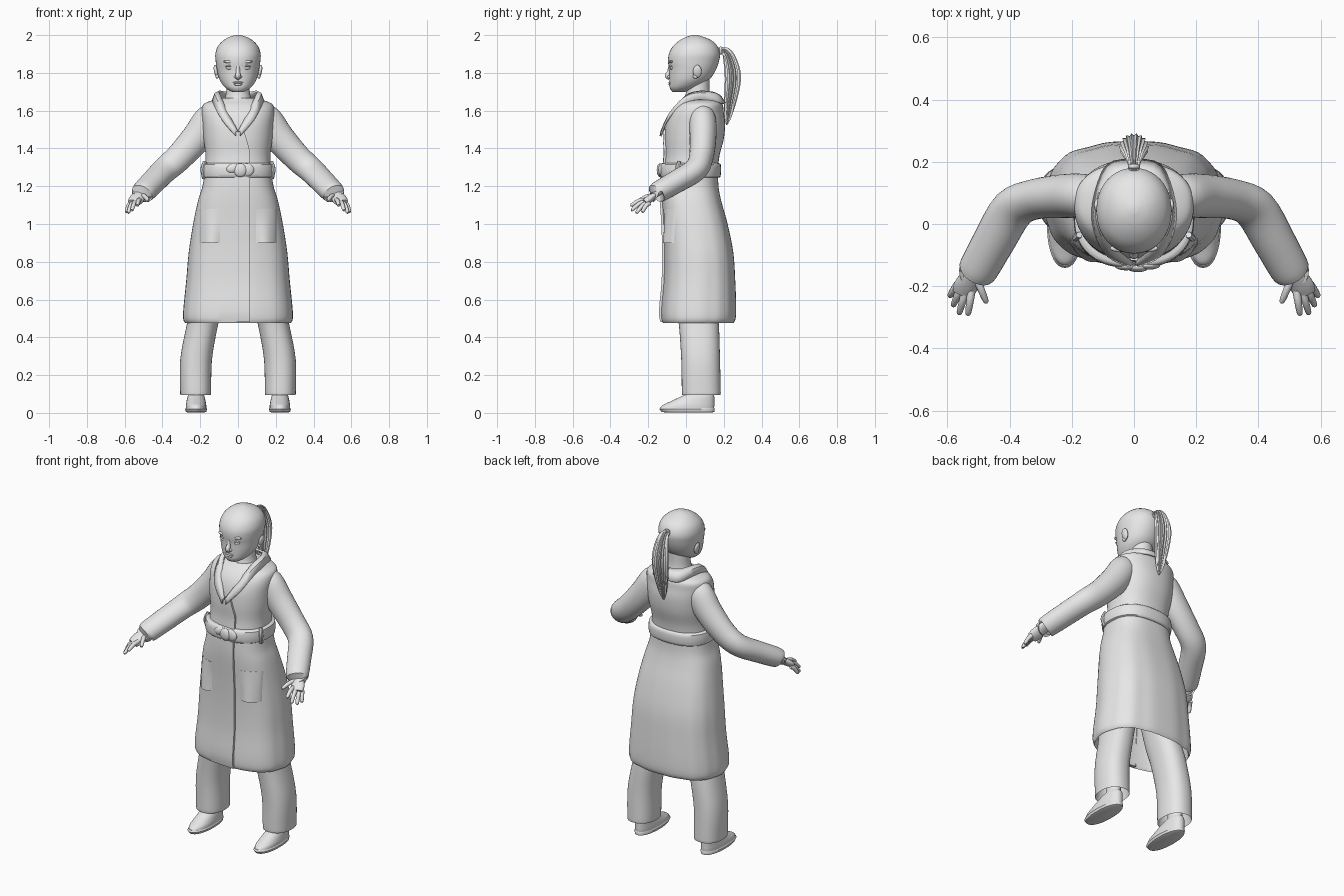
import bpy, bmesh, math
from mathutils import Vector

if "Cube" in bpy.data.objects:
    bpy.data.objects.remove(bpy.data.objects["Cube"])

grey = bpy.data.materials.new("plain_grey")
grey.diffuse_color = (0.8, 0.8, 0.8, 1)
grey.use_nodes = True
grey.node_tree.nodes["Principled BSDF"].inputs["Base Color"].default_value = grey.diffuse_color


def finish(obj, mirror=False, angle=40):
    obj.data.materials.append(grey)
    bpy.ops.object.select_all(action='DESELECT')
    obj.select_set(True)
    bpy.context.view_layer.objects.active = obj
    bpy.ops.object.shade_smooth_by_angle(angle=math.radians(angle))
    if mirror:
        obj.modifiers.new("mirror", 'MIRROR').use_mirror_merge = False
    return obj


def rings_mesh(name, rings, closed=True, caps=(True, True), mirror=False, angle=40):
    """Skin a list of equal-length point rings."""
    bm = bmesh.new()
    vr = [[bm.verts.new(p) for p in r] for r in rings]
    n = len(rings[0])
    for a, b in zip(vr, vr[1:]):
        for i in range(n if closed else n - 1):
            j = (i + 1) % n
            bm.faces.new((a[i], a[j], b[j], b[i]))
    if closed and caps[0]:
        bm.faces.new(vr[0])
    if closed and caps[1]:
        bm.faces.new(vr[-1])
    bmesh.ops.recalc_face_normals(bm, faces=bm.faces)
    me = bpy.data.meshes.new(name)
    bm.to_mesh(me)
    bm.free()
    obj = bpy.data.objects.new(name, me)
    bpy.context.collection.objects.link(obj)
    return finish(obj, mirror, angle)


def smooth(pts, k=4):
    """Catmull-Rom interpolation of tuples."""
    out = []
    for i in range(len(pts) - 1):
        p0, p1, p2, p3 = pts[max(i - 1, 0)], pts[i], pts[i + 1], pts[min(i + 2, len(pts) - 1)]
        for s in range(k):
            t = s / k
            out.append(tuple(b + 0.5 * t * (c - a + t * (2 * a - 5 * b + 4 * c - d + t * (3 * (b - c) + d - a)))
                             for a, b, c, d in zip(p0, p1, p2, p3)))
    return out + [tuple(pts[-1])]


def loft(name, secs, p=2.0, n=40, k=4, folds=None, **kw):
    """Stack of superellipses; section = z, half width, front y, back y, optional centre x."""
    rings = []
    for z, rx, yf, yb, *cx in (smooth(secs, k) if k > 1 else secs):
        ring = []
        for i in range(n):
            a = 2 * math.pi * i / n
            c, s = math.cos(a), math.sin(a)
            f = 1 + (folds(a, z) if folds else 0)
            ring.append((sum(cx) + f * rx * math.copysign(abs(c) ** (2 / p), c),
                         (yf + yb) / 2 + f * (yb - yf) / 2 * math.copysign(abs(s) ** (2 / p), s), z))
        rings.append(ring)
    return rings_mesh(name, rings, **kw)


def tube(name, path, n=20, k=4, flat=1.0, ripple=0.0, **kw):
    """Round tube; path point = x, y, z, radius."""
    pts = smooth(path, k)
    rings = []
    for i, q in enumerate(pts):
        t = (Vector(pts[min(i + 1, len(pts) - 1)][:3]) - Vector(pts[max(i - 1, 0)][:3])).normalized()
        u = (Vector((1, 0, 0)) - t * t.x).normalized()
        v = t.cross(u)
        rings.append([Vector(q[:3]) + q[3] * (1 + ripple * math.cos(n / 2 * a)) * (u * math.cos(a) + v * flat * math.sin(a))
                      for a in (2 * math.pi * j / n for j in range(n))])
    return rings_mesh(name, rings, **kw)


def blob(name, loc, size, mirror=False, tilt=0.0):
    bm = bmesh.new()
    bmesh.ops.create_uvsphere(bm, u_segments=20, v_segments=12, radius=1)
    for v in bm.verts:
        x, y, z = (v.co[i] * size[i] for i in range(3))
        v.co = (loc[0] + x * math.cos(tilt) - z * math.sin(tilt), loc[1] + y,
                loc[2] + x * math.sin(tilt) + z * math.cos(tilt))
    me = bpy.data.meshes.new(name)
    bm.to_mesh(me)
    bm.free()
    obj = bpy.data.objects.new(name, me)
    bpy.context.collection.objects.link(obj)
    return finish(obj, mirror)


# Coat: skirt with folds and an open underside, then fitted bodice
SKIRT = [(1.29, .176, -.125, .17), (1.2, .188, -.13, .172), (1.12, .212, -.128, .187), (1.0, .236, -.12, .22),
         (.85, .258, -.115, .25), (.7, .27, -.118, .26), (.56, .284, -.13, .265), (.5, .286, -.13, .262),
         (.476, .276, -.122, .252)]
BODICE = [(1.27, .178, -.124, .168), (1.36, .172, -.112, .177), (1.45, .182, -.113, .2), (1.53, .188, -.106, .207),
          (1.59, .192, -.085, .2), (1.63, .185, -.055, .195), (1.65, .15, -.03, .18), (1.668, .08, -.01, .15)]
PS, PB = 2.6, 2.3


def folds(a, z):
    w = max(0, min(1, (1.2 - z) / .5))
    return w * (.01 * math.cos(8 * a) + .006 * math.cos(14 * a)) * (1 if math.sin(a) > -.5 else .3)


loft("coat_skirt", SKIRT, PS, n=72, folds=folds, caps=(True, False))
loft("skirt_lining", [(.476, .276, -.122, .252), (.52, .268, -.112, .246), (.75, .255, -.104, .245), (1.0, .222, -.106, .206)],
     PS, n=72, folds=folds, caps=(False, True))
loft("coat_bodice", BODICE, PB, n=56)


def front_y(x, z, secs, p):
    """Front surface of a lofted section stack."""
    s = min(smooth(secs, 16), key=lambda q: abs(q[0] - z))
    return (s[2] + s[3]) / 2 - (s[3] - s[2]) / 2 * max(0, 1 - abs(x / s[1]) ** p) ** (1 / p)


def panel(name, x0, x1, z0, z1, secs, p, lift, mirror=False, nx=8, nz=12, edge=None):
    """Cloth panel that follows the coat front; lift(u, v) raises it."""
    rows = []
    for j in range(nz + 1):
        z = z0 + (z1 - z0) * j / nz
        e = edge(z) if edge else x1
        xs = [x0 + (e - x0) * i / nx for i in range(nx + 1)]
        row = [(x, front_y(x, z, secs, p) - lift(i / nx, j / nz), z) for i, x in enumerate(xs)]
        rows.append([(xs[0], row[0][1] + .02, z)] + row + [(xs[-1], row[-1][1] + .02, z)])
    rows = [[(x, y + .02, z) for x, y, z in rows[0]]] + rows + [[(x, y + .02, z) for x, y, z in rows[-1]]]
    return rings_mesh(name, rows, closed=False, mirror=mirror)


panel("skirt_front_flap", -.1, .063, .48, 1.25, SKIRT, PS, lambda u, v: .001 + .012 * u, nz=24)
panel("bodice_front_flap", -.06, .06, 1.32, 1.5, BODICE, PB, lambda u, v: .001 + .01 * u,
      edge=lambda z: .06 - .03 * max(0, (z - 1.4) / .1))
panel("pocket", .095, .205, .9, 1.08, SKIRT, PS,
      lambda u, v: .001 + .022 * math.sin(math.pi * u) * (1 - v), mirror=True)

# Belt, its loops and the knot
loft("belt", [(1.245, .178, -.128, .172), (1.25, .191, -.138, .182), (1.28, .194, -.142, .186),
              (1.315, .191, -.138, .184), (1.322, .176, -.126, .174)], 2.4, n=56, k=2)
blob("belt_knot", (.012, -.139, 1.285), (.035, .016, .036))
blob("belt_bow_left", (-.025, -.135, 1.295), (.038, .014, .024), tilt=.25)
blob("belt_bow_right", (.045, -.133, 1.287), (.04, .014, .034), tilt=-.15)
tube("belt_loop", [(.176, -.035, 1.33, .01), (.187, -.045, 1.29, .012), (.18, -.035, 1.24, .01)], n=8, mirror=True)

# Folded collar meeting in a V
inner = smooth([(0, .155, 1.69), (.06, .14, 1.695), (.098, .07, 1.7), (.092, 0, 1.675), (.052, -.075, 1.585), (.002, -.125, 1.49)])
outer = smooth([(0, .205, 1.64), (.085, .187, 1.64), (.128, .07, 1.658), (.125, -.02, 1.63), (.085, -.1, 1.55), (.012, -.134, 1.465)])
mids = [tuple((a + b) / 2 + d for a, b, d in zip(p, q, (.004, 0, .012))) for p, q in zip(inner, outer)]
collar = rings_mesh("collar", [inner, mids, outer], closed=False, mirror=True)
sol = collar.modifiers.new("thickness", 'SOLIDIFY')
sol.thickness, sol.offset = .012, 0

# Sleeves
tube("sleeve", [(.11, .085, 1.585, .055), (.15, .088, 1.555, .08), (.22, .09, 1.455, .08), (.315, .08, 1.35, .073),
                (.388, .048, 1.285, .071), (.45, -.055, 1.222, .068), (.5, -.145, 1.17, .064), (.506, -.155, 1.163, .056)],
     n=28, flat=.88, mirror=True)

# Hands: palm, four fingers and thumb
tube("palm", [(.495, -.12, 1.185, .036), (.52, -.165, 1.155, .036), (.54, -.2, 1.127, .04), (.55, -.222, 1.112, .034)],
     flat=.5, mirror=True)
tips = {"index_finger": ((.522, -.215, 1.127), (.533, -.288, 1.1)),
        "middle_finger": ((.541, -.215, 1.12), (.561, -.285, 1.075)),
        "ring_finger": ((.557, -.207, 1.112), (.58, -.26, 1.062)),
        "little_finger": ((.568, -.195, 1.11), (.591, -.23, 1.066)),
        "thumb": ((.51, -.165, 1.15), (.476, -.248, 1.125))}
for name, (a, b) in tips.items():
    m = [(p + q) / 2 for p, q in zip(a, b)]
    m[2] += .008
    e = [q + (q - p) * .06 for p, q in zip(a, b)]
    tube(name, [(*a, .013), (*m, .012), (*b, .009), (*e, .002)], n=10, k=3, mirror=True)

# Trousers leaning inward to the hips with open cuffs, and shoes
loft("trouser_leg", [(.82, .08, -.05, .15, .1), (.68, .083, -.055, .155, .135), (.55, .084, -.05, .165, .168),
                     (.45, .083, -.036, .175, .192), (.28, .084, -.025, .18, .222), (.11, .082, -.022, .184, .224),
                     (.1, .08, -.02, .182, .224)], 2.3, mirror=True, caps=(True, False))
loft("trouser_lining", [(.1, .08, -.02, .182, .224), (.16, .072, -.01, .17, .222), (.24, .07, -.01, .165, .22)],
     2.3, k=1, mirror=True, caps=(False, True))
loft("shoe_sole", [(.002, .045, -.11, .14, .222), (.006, .054, -.13, .15, .222), (.02, .058, -.141, .152, .222),
                   (.03, .052, -.135, .148, .222)], 2.2, k=1, mirror=True)
loft("shoe_upper", [(.02, .054, -.136, .148, .222), (.04, .054, -.125, .15, .222), (.058, .051, -.088, .15, .222),
                    (.078, .047, -.045, .15, .222), (.095, .042, -.01, .148, .222), (.108, .036, .03, .14, .222)],
     2.2, mirror=True)
loft("ankle", [(.08, .036, .04, .135, .222), (.2, .036, .04, .135, .222)], k=1, mirror=True)

# Neck and head
loft("neck", [(1.6, .1, -.05, .15), (1.65, .074, -.015, .135), (1.7, .062, 0, .125), (1.77, .06, 0, .125)])
loft("head", [(1.698, .022, -.062, -.02), (1.703, .04, -.075, .01), (1.722, .068, -.086, .06), (1.75, .09, -.088, .105),
              (1.78, .103, -.089, .137), (1.82, .112, -.09, .16), (1.86, .118, -.095, .174), (1.9, .12, -.091, .18),
              (1.94, .107, -.07, .167), (1.97, .08, -.037, .138), (1.99, .047, .0, .095), (2.0, .012, .035, .06)], 2.1)
tube("nose", [(0, -.083, 1.835, .01), (0, -.09, 1.805, .011), (0, -.099, 1.785, .014), (0, -.086, 1.77, .01)], n=14)
blob("nostril", (.011, -.088, 1.779), (.01, .01, .009), True)
blob("upper_lip", (0, -.084, 1.749), (.028, .009, .006))
blob("lower_lip", (0, -.083, 1.739), (.022, .01, .007))
blob("eye", (.043, -.076, 1.826), (.02, .01, .009), True)
blob("upper_eyelid", (.043, -.079, 1.837), (.025, .009, .005), True, -.12)
blob("brow", (.045, -.078, 1.858), (.032, .012, .008), True, .1)
blob("ear", (.116, .06, 1.808), (.011, .023, .034), True, -.2)
blob("ear_lobe", (.11, .05, 1.782), (.009, .013, .013), True)

# Ponytail and tie
tube("ponytail", [(0, .16, 1.915, .014), (0, .19, 1.92, .018), (0, .22, 1.9, .03), (0, .242, 1.83, .042),
                  (0, .248, 1.76, .044), (0, .235, 1.66, .036), (0, .222, 1.57, .02), (0, .215, 1.525, .004)],
     n=36, ripple=.09, flat=.9)
blob("hair_tie", (0, .185, 1.918), (.02, .012, .022))
